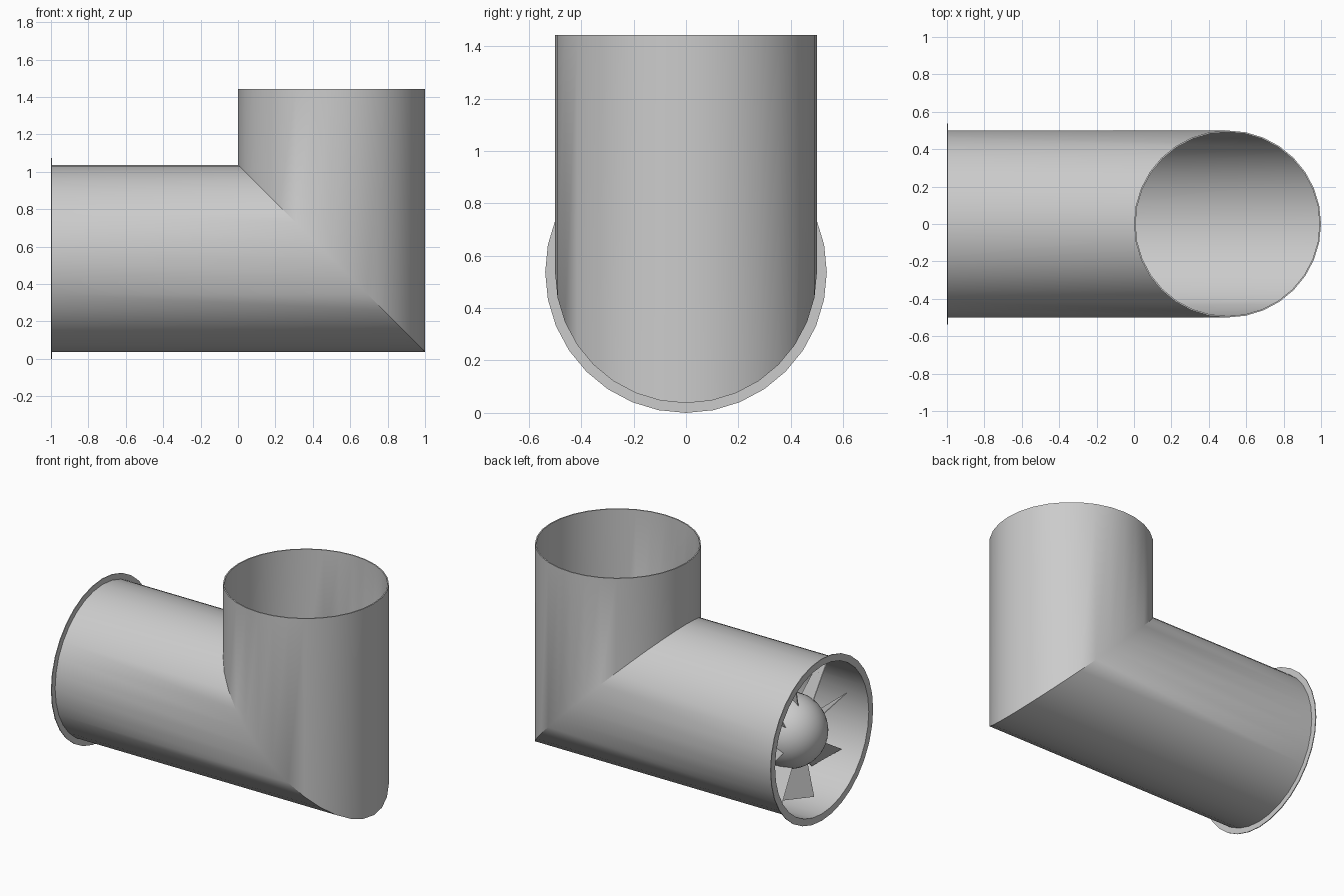
import bpy, math

if "Cube" in bpy.data.objects:
    bpy.data.objects.remove(bpy.data.objects["Cube"])

N = 32            # sides around the pipes
R, WALL = 0.5, 0.008
AX, AZ = 0.5, 0.5375   # vertical axis x, horizontal axis z


def make(name, verts, faces, smooth=True):
    me = bpy.data.meshes.new(name)
    me.from_pydata(verts, [], faces)
    me.update()
    ob = bpy.data.objects.new(name, me)
    bpy.context.collection.objects.link(ob)
    bpy.ops.object.select_all(action='DESELECT')
    ob.select_set(True)
    bpy.context.view_layer.objects.active = ob
    bpy.ops.object.mode_set(mode='EDIT')
    bpy.ops.mesh.select_all(action='SELECT')
    bpy.ops.mesh.remove_doubles(threshold=1e-5)
    bpy.ops.mesh.normals_make_consistent(inside=False)
    bpy.ops.object.mode_set(mode='OBJECT')
    if smooth:
        bpy.ops.object.shade_smooth_by_angle(angle=math.radians(30))
    return ob


def bridge(name, rings, closed=False):
    n = len(rings[0])
    verts = [p for ring in rings for p in ring]
    faces = []
    for k in range(len(rings) - (0 if closed else 1)):
        a, b = k * n, ((k + 1) % len(rings)) * n
        faces += [(a + i, a + (i + 1) % n, b + (i + 1) % n, b + i) for i in range(n)]
    return make(name, verts, faces)


def x_ring(x, r, n=N):
    return [(x, r * math.cos(2 * math.pi * i / n), AZ + r * math.sin(2 * math.pi * i / n))
            for i in range(n)]


# mitred elbow duct with a thin wall
def miter_ring(r):
    return [(AX - (z - AZ), y, z) for _, y, z in x_ring(0, r)]


def top_ring(r):
    return [(x, y, 1.4425) for x, y, _ in miter_ring(r)]


ri = R - WALL
bridge("elbow_duct", [x_ring(-0.998, R), miter_ring(R), top_ring(R),
                      top_ring(ri), miter_ring(ri), x_ring(-0.998, ri)], closed=True)

# thin inlet flange
bridge("inlet_flange", [x_ring(-1, AZ), x_ring(-0.995, AZ),
                        x_ring(-0.995, ri), x_ring(-1, ri)], closed=True)

# domed fan hub
HUB, HX = 0.235, -0.76
dome = [(HX - HUB * math.cos(a), HUB * math.sin(a))
        for a in [math.radians(90 * k / 10) for k in range(11)]]
profile = [(x, max(r, 1e-7)) for x, r in dome] + [(HX + 0.08, HUB), (HX + 0.08, 1e-7)]
bridge("fan_hub", [x_ring(x, r) for x, r in profile])

# eight pitched fan blades
def polar(x, r, deg):
    a = math.radians(deg)
    return (x, -r * math.cos(a), AZ + r * math.sin(a))


for k in range(8):
    a = 13 + 45 * k
    front = [polar(-0.86, 0.18, a), polar(-0.87, 0.465, a),
             polar(-0.72, 0.465, a - 19), polar(-0.72, 0.18, a - 19)]
    back = [(x + 0.006, y, z) for x, y, z in front]
    make(f"fan_blade_{k + 1}", front + back,
         [(0, 1, 2, 3), (7, 6, 5, 4)] +
         [(i, (i + 1) % 4, (i + 1) % 4 + 4, i + 4) for i in range(4)], smooth=False)
